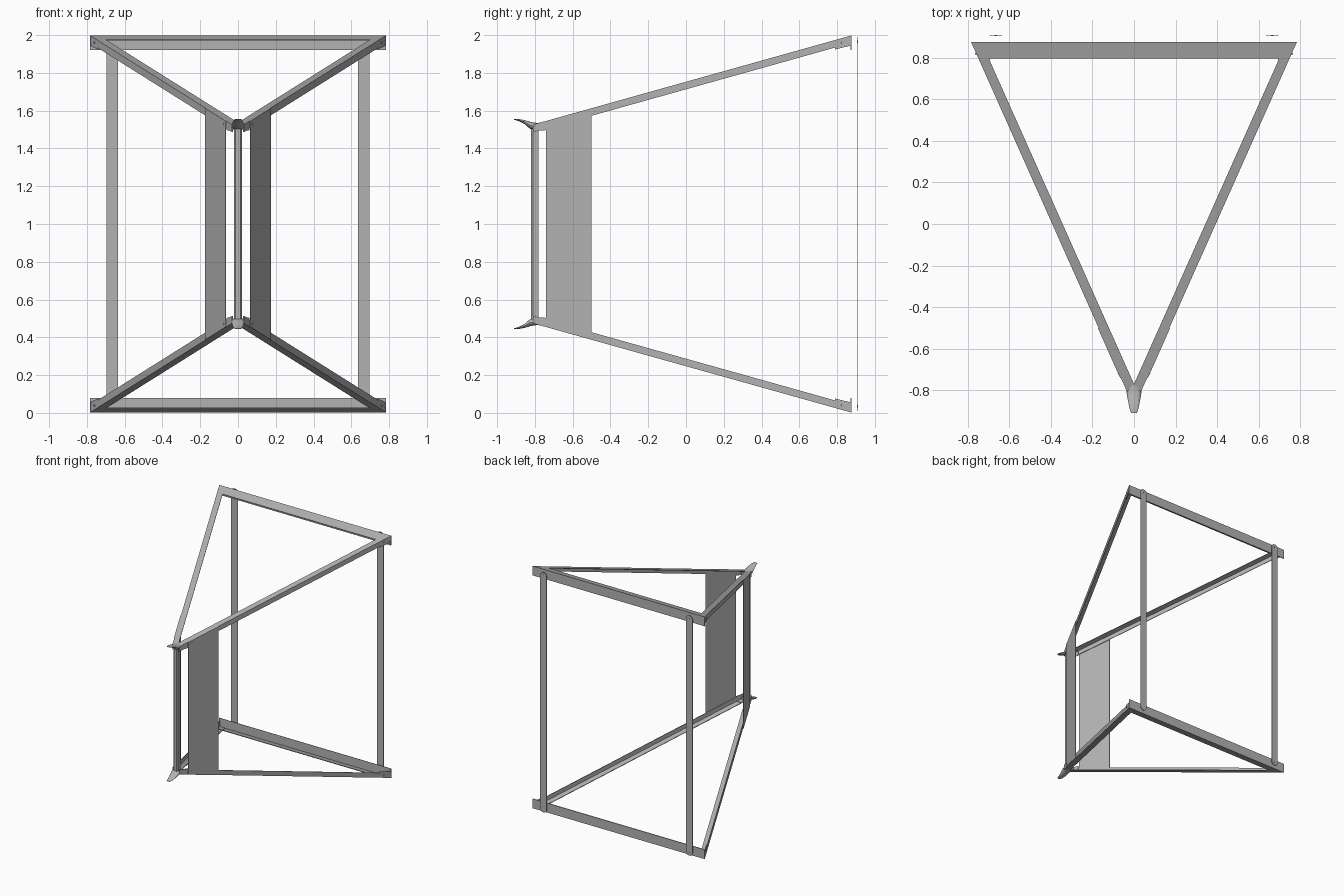
import bpy, bmesh, math
from mathutils import Vector

if "Cube" in bpy.data.objects:
    bpy.data.objects.remove(bpy.data.objects["Cube"])

metal = bpy.data.materials.new("grey metal")
metal.diffuse_color = (0.45, 0.45, 0.45, 1)
metal.use_nodes = True
metal.node_tree.nodes["Principled BSDF"].inputs["Base Color"].default_value = metal.diffuse_color

SLOPE, T = 0.28, 0.005          # rise of the frames toward the back, sheet thickness


def top_z(y):
    return 1.753 + SLOPE * y


def outer_x(y):
    return 0.05 + 0.446 * (y + 0.77)


def loft(name, sections, smooth=False):
    """Closed skin through equal rings of points."""
    bm = bmesh.new()
    rings = [[bm.verts.new(p) for p in s] for s in sections]
    n = len(rings[0])
    for a, b in zip(rings, rings[1:]):
        for i in range(n):
            j = (i + 1) % n
            bm.faces.new((a[i], a[j], b[j], b[i]))
    bm.faces.new(rings[0][::-1])
    bm.faces.new(rings[-1])
    bmesh.ops.recalc_face_normals(bm, faces=bm.faces)
    me = bpy.data.meshes.new(name)
    bm.to_mesh(me)
    bm.free()
    me.materials.append(metal)
    ob = bpy.data.objects.new(name, me)
    bpy.context.collection.objects.link(ob)
    if smooth:
        bpy.ops.object.select_all(action='DESELECT')
        bpy.context.view_layer.objects.active = ob
        ob.select_set(True)
        bpy.ops.object.shade_smooth_by_angle(angle=math.radians(40))
    return ob


def place(point, sx, low):
    """Mirror a point left/right and from the upper to the lower frame."""
    x, y, z = point
    return (sx * x, y, 2 - z if low else z)


def angle_profile(w, h):
    """L section: (inward, down) from the outer top corner."""
    return [(0, 0), (w, 0), (w, T), (T, T), (T, h), (0, h)]


def disc(name, centre, normal, r, depth):
    n = Vector(normal).normalized()
    u = n.orthogonal().normalized()
    v = n.cross(u)
    ring = [u * r * math.cos(k * math.pi / 6) + v * r * math.sin(k * math.pi / 6) for k in range(12)]
    loft(name, [[Vector(centre) + p for p in ring], [Vector(centre) + p + n * depth for p in ring]])


for low in (False, True):
    level = "lower" if low else "upper"

    # Back beam: angle iron with mitred ends
    sections = []
    for sx in (-1, 1):
        sections.append([place((outer_x(0.877 - d), 0.877 - d, top_z(0.877 - d) - h), sx, low)
                         for d, h in angle_profile(0.08, 0.077)])
    loft(level + "_back_beam", sections)

    for sx, side in ((-1, "left"), (1, "right")):
        # Diagonal rails: angle iron running from the front tip to the back corner
        def section(y, w, h, off=0.0):
            return [place((max(outer_x(y) - off - d, 0.0), y, top_z(y) - off - q), sx, low)
                    for d, q in angle_profile(w, h)]
        loft(f"{level}_{side}_rail", [section(-0.81, 0.032, 0.04), section(-0.77, 0.05, 0.04),
                                      section(0.87, 0.05, 0.04)])
        # Sleeve at the front joint and gusset at the back joint
        loft(f"{level}_{side}_front_sleeve", [section(-0.80, 0.034, 0.034, 0.003),
                                              section(-0.74, 0.045, 0.046, 0.003)])
        loft(f"{level}_{side}_back_gusset", [section(0.79, 0.05, 0.047, 0.003),
                                             section(0.87, 0.05, 0.05, 0.003)])
        # Bolts on the rail sides
        for y in (-0.72, 0.82):
            disc(f"{level}_{side}_rail_bolt",
                 place((outer_x(y) - 0.001, y, top_z(y) - 0.022), sx, low), (sx, -0.446, 0), 0.005, 0.006)

    # Curved horn cap at the front tip: y, bottom, top, half width
    cap = [(-0.91, 1.552, 1.556, 0.014), (-0.885, 1.545, 1.556, 0.022), (-0.855, 1.530, 1.550, 0.028),
           (-0.825, 1.503, 1.541, 0.034), (-0.79, 1.495, 1.535, 0.037), (-0.768, 1.500, 1.537, 0.035)]
    loft(level + "_horn_cap",
         [[place((w * math.cos(k * math.pi / 8), y, (a + b) / 2 + (b - a) / 2 * math.sin(k * math.pi / 8)), 1, low)
           for k in range(16)] for y, a, b, w in cap], True)

# Front post
loft("front_post", [[(x, y, z) for x, y in ((-0.02, -0.78), (-0.02, -0.81), (-0.012, -0.82),
                                            (0.012, -0.82), (0.02, -0.81), (0.02, -0.78))]
                    for z in (0.49, 1.51)])

for sx, side in ((-1, "left"), (1, "right")):
    # Side panels on the outside of the rails
    loft(f"{side}_side_panel",
         [[(sx * (outer_x(y) + o), y, z) for y, z in ((-0.74, 2 - top_z(-0.74)), (-0.5, 2 - top_z(-0.5)),
                                                      (-0.5, top_z(-0.5)), (-0.74, top_z(-0.74)))]
          for o in (0, 0.004)])
    # Rear straps with rounded ends
    r, outline = 0.03, []
    for cz, start in ((1.96, 0), (0.04, math.pi)):
        outline += [(sx * 0.665 + r * math.cos(start + k * math.pi / 10),
                     cz + r * math.sin(start + k * math.pi / 10)) for k in range(11)]
    loft(f"{side}_rear_strap", [[(x, y, z) for x, z in outline] for y in (0.904, 0.908)])
    # Strap bolts
    for z in (0.035, 1.965):
        disc(f"{side}_strap_bolt", (sx * 0.665, 0.907, z), (0, 1, 0), 0.006, 0.003)
